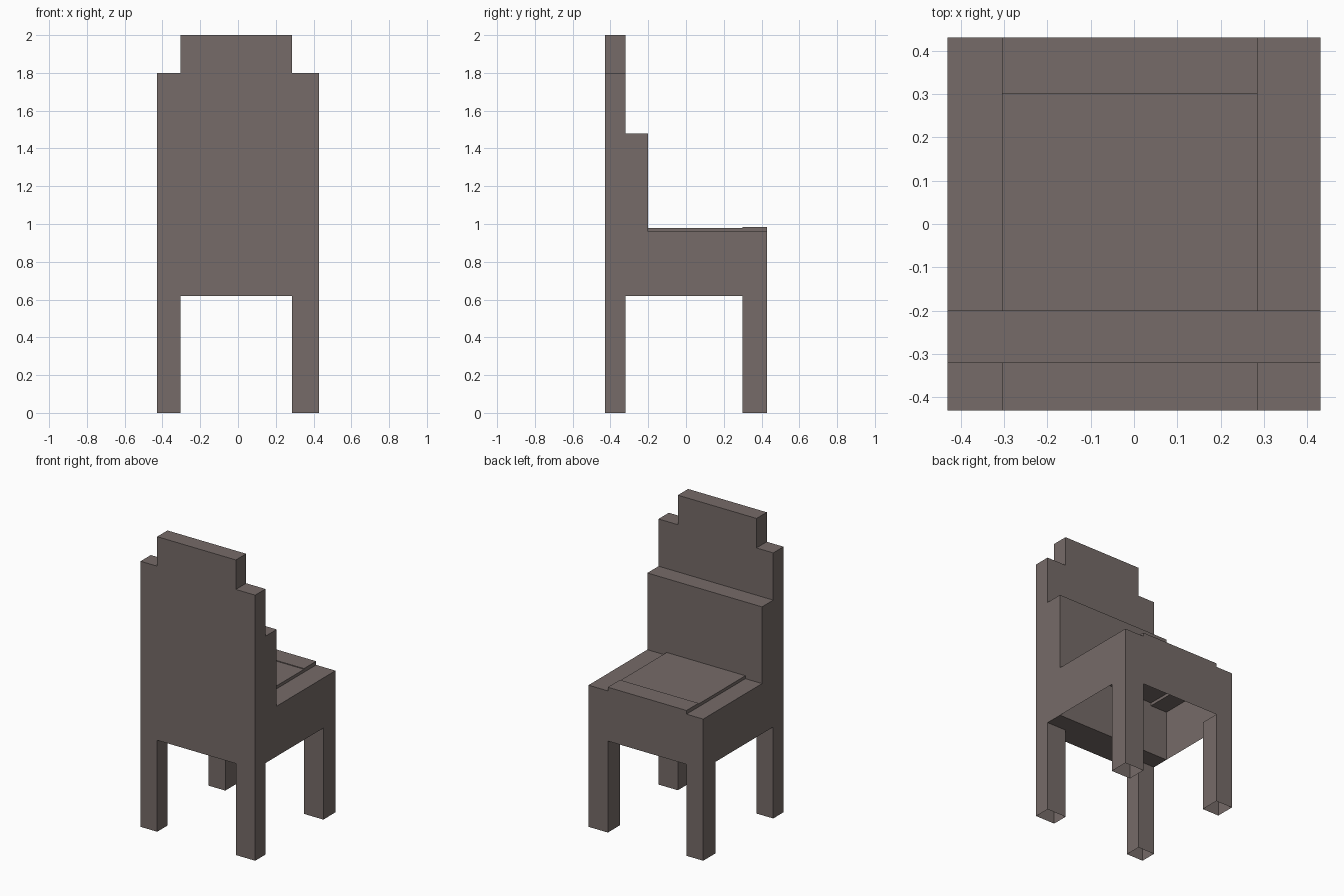
import bpy, bmesh

if "Cube" in bpy.data.objects:
    bpy.data.objects.remove(bpy.data.objects["Cube"])

W = 0.43                      # half width and half depth
XL, XR = -0.305, 0.285        # inner sides of the legs
BACK, PAD, FRONT = -0.32, -0.20, 0.30   # depth lines
RAIL, SEAT = 0.62, 0.96       # underside and top of the seat frame

mat = bpy.data.materials.new("grey brown")
mat.diffuse_color = (0.18, 0.147, 0.138, 1)
mat.use_nodes = True
mat.node_tree.nodes["Principled BSDF"].inputs["Base Color"].default_value = mat.diffuse_color


def shell(name, x, y, z, skip=""):
    """Box between ranges; skip lists the open sides: x X y Y z Z (low / high)."""
    bm = bmesh.new()
    bmesh.ops.create_cube(bm, size=1)
    for v in bm.verts:
        v.co = [r[0] if c < 0 else r[1] for c, r in zip(v.co, (x, y, z))]
    bm.normal_update()
    sides = {"x": (0, -1), "X": (0, 1), "y": (1, -1), "Y": (1, 1), "z": (2, -1), "Z": (2, 1)}
    gone = [f for f in bm.faces
            if any(f.normal[sides[s][0]] * sides[s][1] > 0.5 for s in skip)]
    bmesh.ops.delete(bm, geom=gone, context='FACES')
    me = bpy.data.meshes.new(name)
    bm.to_mesh(me)
    bm.free()
    me.materials.append(mat)
    ob = bpy.data.objects.new(name, me)
    bpy.context.collection.objects.link(ob)
    return ob


# Four hollow legs, open at the floor
for side, x in (("left", (-W, XL)), ("right", (XR, W))):
    shell(f"back_leg_{side}", x, (-W, BACK), (0, RAIL), "zZ")
    shell(f"front_leg_{side}", x, (FRONT, W), (0, RAIL), "zZ")

# Tall back panel with stepped headrest
shell("back_panel", (-W, W), (-W, BACK), (RAIL, 1.8), "zZ")
shell("back_panel_underside", (XL, XR), (-W, BACK), (RAIL, 1.0), "xXyYZ")
shell("headrest", (XL, XR), (-W, BACK), (1.8, 2.0), "z")
for side, x in (("left", (-W, XL)), ("right", (XR, W))):
    shell(f"back_shoulder_{side}", x, (-W, BACK), (1.0, 1.8), "xXyYz")

# Padded lower back
shell("back_pad", (-W, W), (BACK, PAD), (RAIL, 1.48), "y")

# Hollow seat frame, open below, with a side ledge on each side
shell("seat_frame", (-W, W), (PAD, W), (RAIL, SEAT), "yzZ")
for side, x in (("left", (-W, XL)), ("right", (XR, W))):
    shell(f"seat_ledge_{side}", x, (PAD, W), (RAIL, SEAT), "xXyYz")

# Raised seat cushion and its front strip
shell("seat_cushion", (XL, XR), (PAD, FRONT), (SEAT, 0.98), "yYz")
shell("seat_front_strip", (XL, XR), (FRONT, W), (SEAT, 0.985), "z")
